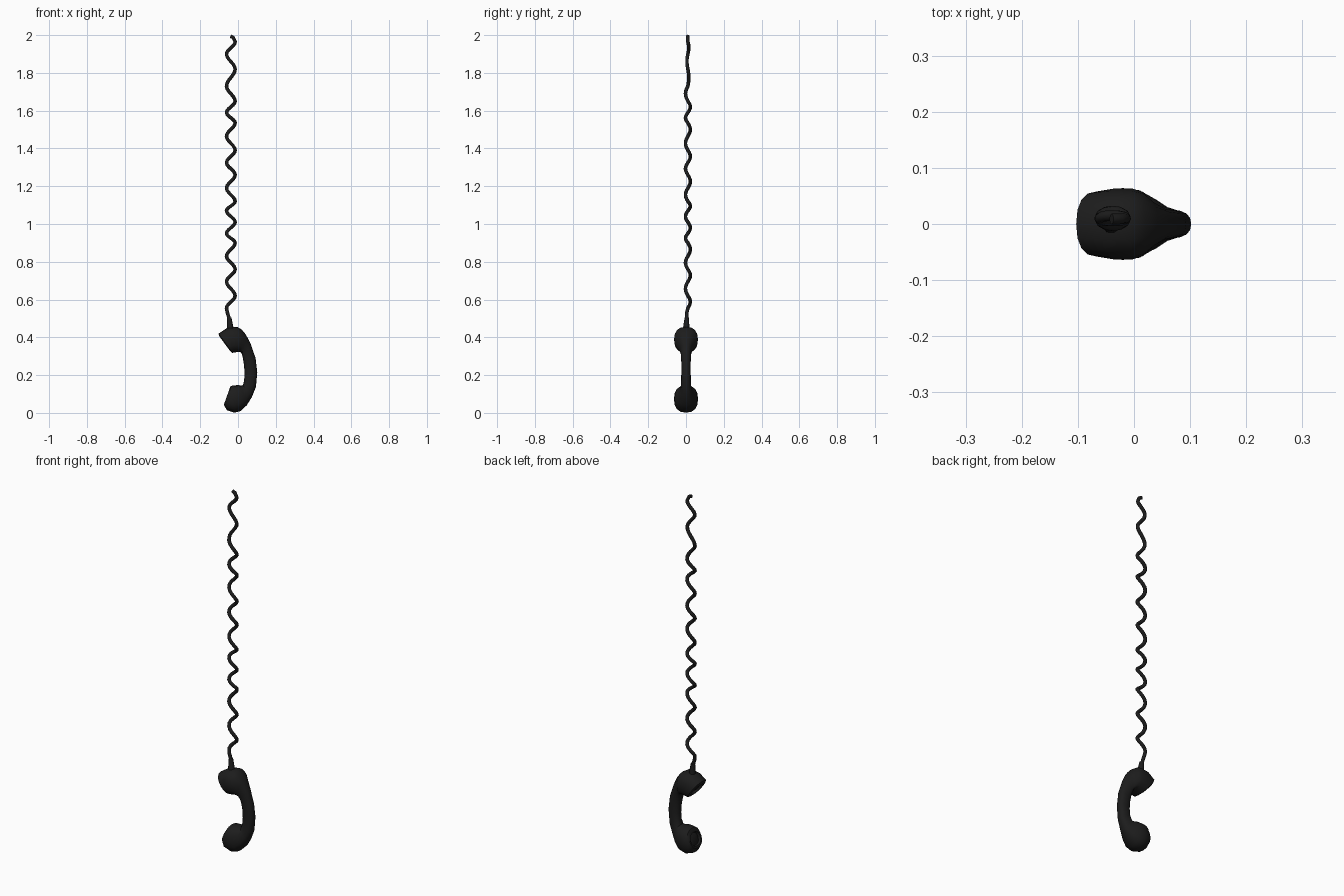
import bpy, bmesh, math
from mathutils import Vector

if "Cube" in bpy.data.objects:
    bpy.data.objects.remove(bpy.data.objects["Cube"])

black = bpy.data.materials.new("black plastic")
black.diffuse_color = (0.012, 0.012, 0.012, 1)
black.use_nodes = True
black.node_tree.nodes["Principled BSDF"].inputs["Base Color"].default_value = black.diffuse_color


def finish(ob, angle):
    ob.data.materials.clear()
    ob.data.materials.append(black)
    bpy.ops.object.select_all(action='DESELECT')
    ob.select_set(True)
    bpy.context.view_layer.objects.active = ob
    bpy.ops.object.shade_smooth_by_angle(angle=math.radians(angle))


def inset(bm, face, thickness, depth):
    bmesh.ops.inset_region(bm, faces=[face], thickness=thickness, depth=depth)


# Handset: loft of oval sections (inner x, z, outer x, z, half width in y)
SECTIONS = [
    (-.040, .325, -.099, .405, .050),   # earpiece rim
    (-.030, .318, -.103, .420, .058),
    (-.015, .320, -.057, .450, .063),
    (.000, .323, -.005, .456, .063),
    (.013, .322, .020, .441, .057),
    (.020, .312, .042, .414, .041),
    (.026, .290, .067, .366, .029),     # handle
    (.032, .250, .093, .290, .025),
    (.035, .205, .102, .215, .025),
    (.032, .168, .095, .138, .026),
    (.026, .147, .073, .083, .032),
    (.017, .144, .047, .041, .047),
    (.005, .147, .015, .010, .060),     # mouthpiece
    (-.020, .146, -.020, .001, .064),
    (-.038, .142, -.059, .014, .060),
    (-.044, .130, -.075, .043, .050),
]
N = 16
bm = bmesh.new()
rings = []
for xi, zi, xo, zo, w in SECTIONS:
    a, b = Vector((xi, 0, zi)), Vector((xo, 0, zo))
    mid, half = (a + b) / 2, (b - a) / 2
    ring = []
    for i in range(N):
        t = 2 * math.pi * i / N
        c, s = math.cos(t), math.sin(t)
        # slightly squared oval
        c, s = (math.copysign(abs(v) ** 0.85, v) for v in (c, s))
        ring.append(bm.verts.new(mid + half * c + Vector((0, w * s, 0))))
    rings.append(ring)
for r, q in zip(rings, rings[1:]):
    for i in range(N):
        j = (i + 1) % N
        bm.faces.new((r[i], r[j], q[j], q[i]))
caps = [bm.faces.new(rings[0]), bm.faces.new(rings[-1])]
bmesh.ops.recalc_face_normals(bm, faces=bm.faces[:])
# recessed speaker and microphone faces
for cap in caps:
    inset(bm, cap, 0.010, 0)
    inset(bm, cap, 0.004, -0.012)
    inset(bm, cap, 0.012, 0.004)
me = bpy.data.meshes.new("handset")
bm.to_mesh(me)
bm.free()
handset = bpy.data.objects.new("handset", me)
bpy.context.collection.objects.link(handset)
finish(handset, 40)


def tube(name, points, radius, radii=None):
    cu = bpy.data.curves.new(name, 'CURVE')
    cu.dimensions = '3D'
    cu.bevel_depth = radius
    cu.bevel_resolution = 2
    cu.use_fill_caps = True
    sp = cu.splines.new('POLY')
    sp.points.add(len(points) - 1)
    for i, (p, co) in enumerate(zip(sp.points, points)):
        p.co = (*co, 1)
        p.radius = radii[i] if radii else 1
    ob = bpy.data.objects.new(name, cu)
    bpy.context.collection.objects.link(ob)
    bpy.ops.object.select_all(action='DESELECT')
    ob.select_set(True)
    bpy.context.view_layer.objects.active = ob
    bpy.ops.object.convert(target='MESH')
    finish(bpy.context.view_layer.objects.active, 50)


# Strain relief where the cord leaves the earpiece
tube("strain_relief", [(-.038, 0, .42), (-.042, .002, .46), (-.046, .004, .505)],
     .01, [2.0, 1.7, 1.15])

# Coiled cord: heights of alternating right / left turns, from the top down
TURNS = [1.965, 1.90, 1.82, 1.73, 1.65, 1.59, 1.535, 1.465, 1.39, 1.325, 1.26,
         1.19, 1.12, 1.07, 1.01, .95, .90, .83, .76, .695, .62, .555]
path = [(-.040, .009, 1.994), (-.026, .009, 1.988)]
STEPS = 6
for k, (z0, z1) in enumerate(zip(TURNS, TURNS[1:])):
    for i in range(STEPS):
        f = i / STEPS
        ph = math.pi * (k + f)
        z = z0 + (z1 - z0) * f
        depth = .005 if z > 1.72 else .013     # the top coils are pulled flat
        path.append((-.038 + .023 * math.cos(ph), .010 + depth * math.sin(ph), z))
path += [(-.061, .010, .555), (-.056, .004, .53), (-.047, .004, .50), (-.045, .003, .47)]
tube("coiled_cord", path, .0095)
